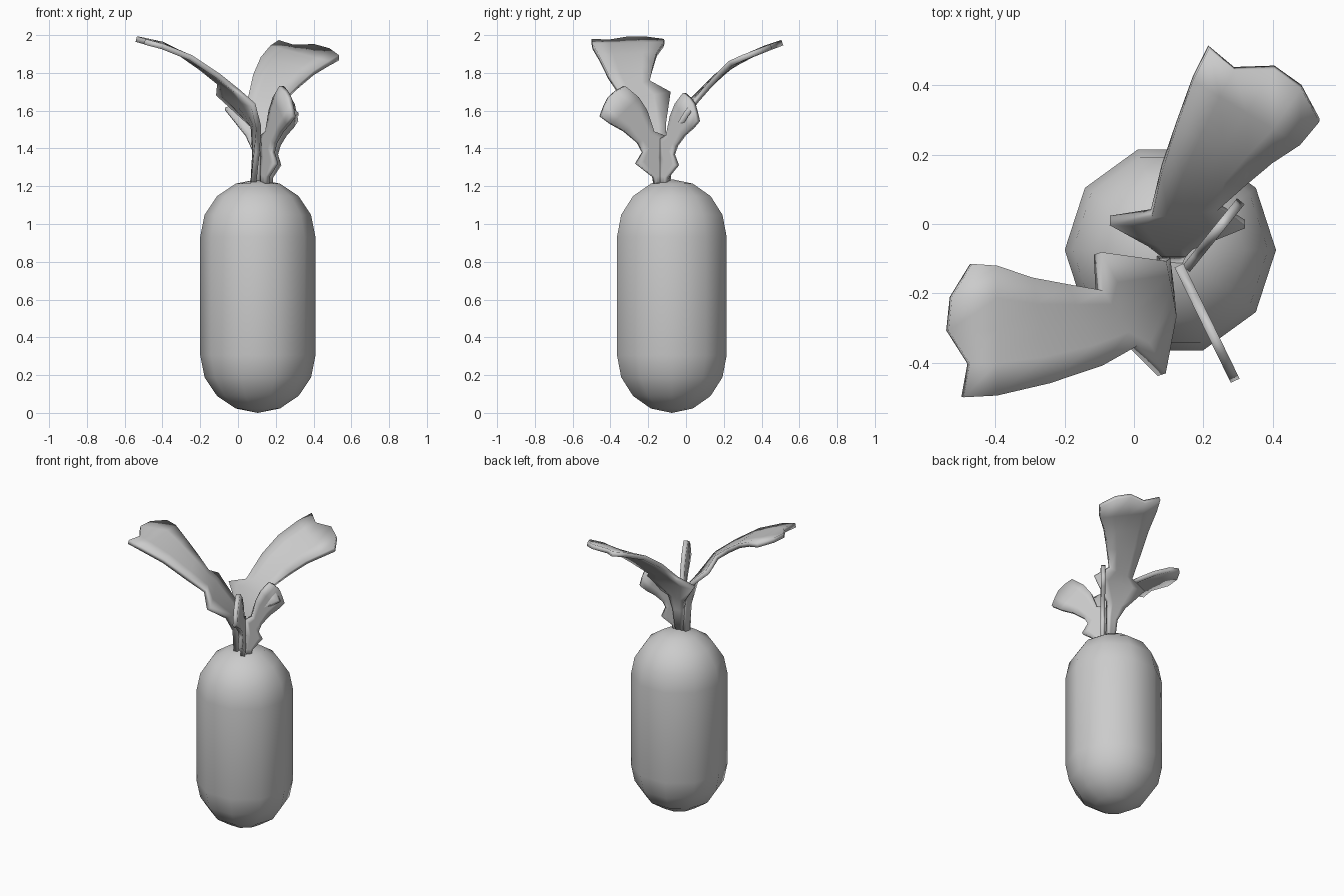
import bpy
from math import sin, cos, pi, radians
from mathutils import Vector

if "Cube" in bpy.data.objects:
    bpy.data.objects.remove(bpy.data.objects["Cube"])


def make_object(name, verts, faces):
    mesh = bpy.data.meshes.new(name)
    mesh.from_pydata(verts, [], faces)
    mesh.shade_smooth()
    obj = bpy.data.objects.new(name, mesh)
    bpy.context.collection.objects.link(obj)
    return obj


def capsule(name, x, y, radius, bottom, top, sides=10, steps=4):
    """Ten-sided capsule with rounded ends."""
    rings = []
    for end, centre in ((-1, bottom + radius), (1, top - radius)):
        for i in range(1, steps + 1):
            k = i if end < 0 else steps + 1 - i
            a = pi / 2 * k / steps
            rings.append((radius * sin(a), centre + end * radius * cos(a)))
    verts = [(x, y, bottom)]
    for r, z in rings:
        for j in range(sides):
            a = 2 * pi * j / sides
            verts.append((x + r * cos(a), y + r * sin(a), z))
    verts.append((x, y, top))
    last = len(verts) - 1
    faces = []
    for j in range(sides):
        k = (j + 1) % sides
        faces.append((0, 1 + k, 1 + j))
        for i in range(len(rings) - 1):
            a, b = 1 + i * sides, 1 + (i + 1) * sides
            faces.append((a + j, a + k, b + k, b + j))
        b = 1 + (len(rings) - 1) * sides
        faces.append((b + j, b + k, last))
    return make_object(name, verts, faces)


def leaf(name, rows, thickness, bulge=(0, 0.14, 0.15, -0.03, 0)):
    """Leaf sheet lofted between two edges, with a notched, bulging tip."""
    rows = [(Vector(a), Vector(b)) for a, b in rows]
    cols = len(bulge)
    verts = []
    for a, b in rows:
        verts += [a.lerp(b, c / (cols - 1)) for c in range(cols)]
    forward = (sum(rows[-1], Vector()) - sum(rows[-2], Vector())).normalized()
    width = (rows[-1][0] - rows[-1][1]).length
    for c, push in enumerate(bulge):
        verts[-cols + c] += forward * width * push
    faces = []
    for i in range(len(rows) - 1):
        for c in range(cols - 1):
            p = i * cols + c
            faces.append((p, p + 1, p + cols + 1, p + cols))
    obj = make_object(name, verts, faces)
    solid = obj.modifiers.new("thickness", 'SOLIDIFY')
    solid.thickness = thickness
    solid.offset = 0
    return obj


# Root body
capsule("root_body", 0.105, -0.075, 0.305, 0.0, 1.237)

# Large leaf leaning left
leaf("large_leaf_left", [
    ((0.08, -0.09, 1.20), (0.08, -0.14, 1.20)),
    ((0.09, -0.10, 1.38), (0.10, -0.18, 1.38)),
    ((0.08, -0.11, 1.52), (0.11, -0.27, 1.51)),
    ((-0.105, -0.085, 1.69), (0.08, -0.435, 1.63)),
    ((-0.10, -0.195, 1.75), (0.00, -0.355, 1.70)),
    ((-0.20, -0.175, 1.83), (-0.10, -0.41, 1.78)),
    ((-0.30, -0.155, 1.90), (-0.25, -0.46, 1.88)),
    ((-0.40, -0.12, 1.95), (-0.40, -0.495, 1.94)),
    ((-0.47, -0.115, 1.965), (-0.495, -0.50, 1.965)),
], 0.03)

# Large leaf leaning back and right
leaf("large_leaf_back", [
    ((0.14, -0.10, 1.20), (0.09, -0.10, 1.20)),
    ((0.15, -0.08, 1.38), (0.08, -0.08, 1.38)),
    ((0.17, -0.06, 1.48), (0.04, -0.05, 1.47)),
    ((0.32, 0.00, 1.58), (-0.07, 0.01, 1.61)),
    ((0.24, 0.05, 1.65), (0.05, 0.03, 1.65)),
    ((0.32, 0.12, 1.73), (0.08, 0.16, 1.78)),
    ((0.40, 0.185, 1.80), (0.12, 0.28, 1.87)),
    ((0.48, 0.235, 1.85), (0.17, 0.42, 1.93)),
    ((0.535, 0.30, 1.88), (0.215, 0.51, 1.96)),
], 0.03)

# Two small upright leaves sharing one outline: (reach, height) per edge
small_outline = [
    ((0.05, 1.20), (0.00, 1.20)),
    ((0.06, 1.25), (0.00, 1.26)),
    ((0.16, 1.32), (0.00, 1.36)),
    ((0.12, 1.38), (0.00, 1.47)),
    ((0.15, 1.43), (0.06, 1.49)),
    ((0.23, 1.49), (0.10, 1.60)),
    ((0.31, 1.53), (0.15, 1.67)),
    ((0.37, 1.57), (0.23, 1.73)),
]


def small_leaf(name, x, y, angle, reach, height):
    dx, dy = cos(radians(angle)) * reach, sin(radians(angle)) * reach
    rows = [[(x + s * dx, y + s * dy, 1.2 + (z - 1.2) * height) for s, z in row]
            for row in small_outline]
    leaf(name, rows, 0.028, (0, 0.08, 0.14, 0.1, 0))


small_leaf("small_leaf_front", 0.13, -0.12, -64, 1.0, 1.0)
small_leaf("small_leaf_right", 0.15, -0.13, 51, 0.68, 0.93)
